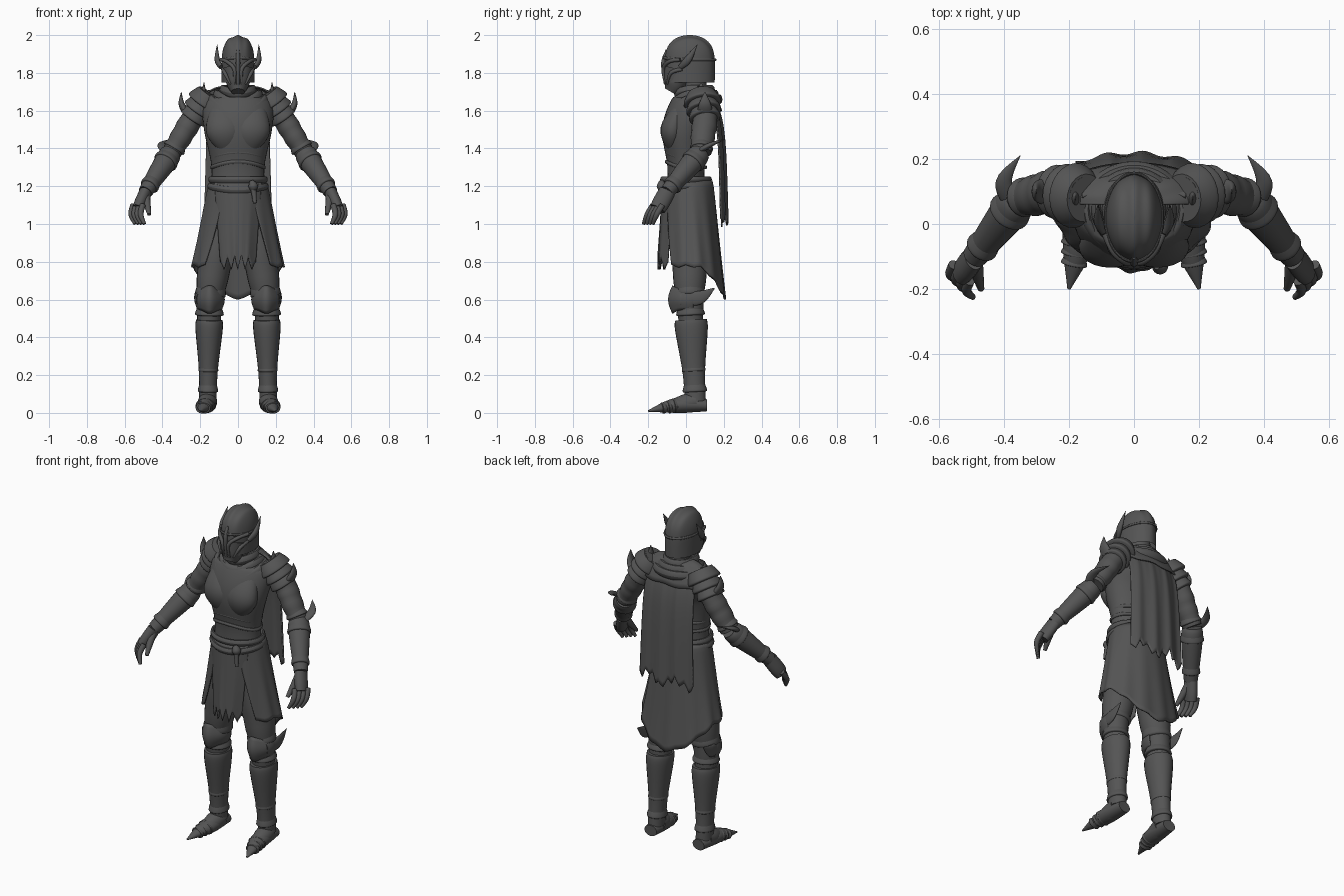
import bpy
import bmesh
from math import sin, cos, pi, exp, sqrt
from mathutils import Vector

old_cube = bpy.data.objects.get("Cube")
if old_cube:
    bpy.data.objects.remove(old_cube)

shade = (.09, .09, .09, 1)
iron = bpy.data.materials.new("dark_iron")
iron.use_nodes = True
iron.diffuse_color = shade
iron.node_tree.nodes["Principled BSDF"].inputs["Base Color"].default_value = shade


def finish(name, bm, mirror, thickness=0):
    """Turn a bmesh into a smooth shaded object, mirrored to the other side if asked."""
    bmesh.ops.recalc_face_normals(bm, faces=bm.faces)
    mesh = bpy.data.meshes.new(name)
    bm.to_mesh(mesh)
    bm.free()
    mesh.materials.append(iron)
    mesh.shade_smooth()
    mesh.set_sharp_from_angle(angle=.8)
    obj = bpy.data.objects.new(name, mesh)
    bpy.context.collection.objects.link(obj)
    if thickness:
        obj.modifiers.new("thickness", "SOLIDIFY").thickness = thickness
    if mirror:
        obj.modifiers.new("other_side", "MIRROR").use_mirror_merge = False


def spline(rows, steps=6):
    """Smooth curve through rows of numbers, given as vectors."""
    padded = [rows[0], *rows, rows[-1]]
    curve = []
    for before, start, end, after in zip(padded, padded[1:], padded[2:], padded[3:]):
        leave, arrive = (end - before) / 2, (after - start) / 2
        for step in range(steps):
            t = step / steps
            ease = t * t * (3 - 2 * t)
            curve.append(start.lerp(end, ease) + leave * t * (1 - t) ** 2 - arrive * t * t * (1 - t))
    return curve + [rows[-1]]


def loft(name, path, radii, deep=1, mirror=True, ridges=0, sides=24):
    """Skin rings along a smooth path; deep is the depth of a ring against its width."""
    spine = spline([Vector(point) for point in path])
    sizes = spline([Vector((radius, 0)) for radius in radii])
    bm, rings = bmesh.new(), []
    last = len(spine) - 1
    for i, middle in enumerate(spine):
        way = (spine[min(i + 1, last)] - spine[max(i - 1, 0)]).normalized()
        across = Vector((1, 0, 0))
        across = (across - way * way.dot(across)).normalized()
        other = way.cross(across) * deep
        radius = sizes[i].x * (1 + ridges * sin(i * pi / 2))
        rings.append([bm.verts.new(middle + radius * (across * cos(turn) + other * sin(turn)))
                      for turn in (2 * pi * k / sides for k in range(sides))])
    for low, high in zip(rings, rings[1:]):
        for k in range(sides):
            bm.faces.new((low[k - 1], low[k], high[k], high[k - 1]))
    bm.faces.new(rings[0])
    bm.faces.new(rings[-1])
    finish(name, bm, mirror)


def sheet(name, surface, columns, rows, thickness=.008, mirror=False):
    """Curved panel from a function of u and v, each between nought and one."""
    bm = bmesh.new()
    grid = [[bm.verts.new(surface(i / columns, j / rows)) for j in range(rows + 1)]
            for i in range(columns + 1)]
    for left, right in zip(grid, grid[1:]):
        for j in range(rows):
            bm.faces.new((left[j], right[j], right[j + 1], left[j + 1]))
    finish(name, bm, mirror, thickness)


def band(name, height, width, depth, middle=0, thick=.012, droop=0):
    """Soft ring around the body that sags at the front."""
    def surface(u, v):
        turn, roll = 2 * pi * u, 2 * pi * v
        out = thick * cos(roll)
        sag = droop * max(0, cos(turn)) ** 2
        return ((width + out) * sin(turn), middle - (depth + out) * cos(turn),
                height - sag + 1.5 * thick * sin(roll))
    sheet(name, surface, 48, 10, thickness=0)


def cuff(name, start, end, place, radius, length=.2, deep=1):
    """Flared armour ring set part of the way along a limb."""
    path = [start.lerp(end, place + length * step) for step in (-1, -.4, 0, .1)]
    loft(name, path, [radius * size for size in (.75, .95, 1, .7)], deep)


def jagged(u, teeth):
    return abs((u * teeth) % 1 - .5) * 2


# Joints of the left half of the body
collar = Vector((.15, .08, 1.69))
shoulder = Vector((.24, .1, 1.56))
elbow = Vector((.35, .08, 1.38))
wrist = Vector((.49, -.1, 1.17))
knuckles = Vector((.53, -.15, 1.08))
hip = Vector((.08, .02, 1.1))
knee = Vector((.15, .02, .6))
ankle = Vector((.16, .05, .06))
ball = Vector((.17, -.05, .04))
toe = Vector((.2, -.2, .01))

# Torso, neck and chest
loft("torso", [(0, 0, 1.1), (0, 0, 1.3), (0, 0, 1.5), (0, .06, 1.64), (0, .06, 1.73)],
     [.15, .14, .18, .18, .07], deep=.7, mirror=False, sides=36)
loft("neck", [(0, .05, 1.7), (0, .05, 1.85)], [.06, .055], mirror=False)
loft("chest_plates", [(.05, -.06, 1.38), (.07, -.07, 1.5), (.09, -.01, 1.64)],
     [.04, .1, .05], deep=.65)
for step in range(3):
    band("waist_ridge", 1.3 + step / 20, .14, .105, thick=.007, droop=-.03)

# Cowl and mantle
for step in range(3):
    band("cowl_fold", 1.71 - step / 40, .08 + step / 30, .09 + step / 50, .045, .018, .02 + step / 40)
sheet("shoulder_mantle", lambda u, v: (
    (.08 + .18 * v) * cos(pi * u), .06 + (.05 + .08 * v) * sin(pi * u),
    1.73 - .13 * v * v + .004 * v * sin(30 * u)), 48, 10)

# Belts with knot and hanging strap
band("belt", 1.235, .145, .125)
band("slung_belt", 1.2, .15, .13, droop=.02)
loft("belt_knot", [(.07, -.13, 1.23), (.08, -.13, 1.2), (.08, -.13, 1.17)], [.01, .025, .01], mirror=False)
loft("belt_strap", [(.08, -.13, 1.2), (.09, -.14, 1.11)], [.016, .01], mirror=False)


# Split skirt with a long pointed back
def skirt(u, v):
    gap = .4 * (1 + v)
    turn = gap + 2 * (pi - gap) * u
    hem = .77 - .17 * max(0, -cos(turn)) ** 2 + .015 * jagged(u, 9)
    wave = 1 + .02 * v * sin(12 * turn)
    flare = sqrt(v) * (1 + v) / 2
    return ((.145 + .1 * flare) * wave * sin(turn),
            .015 + .025 * v - (.125 + .045 * flare) * wave * cos(turn), 1.23 + (hem - 1.23) * v)


# Ragged front panel and cape
def loincloth(u, v):
    side = 2 * u - 1
    hem = .76 + .08 * jagged(u, 5) * (1 - side ** 2 / 2)
    return (side * (.125 - .03 * v), .05 * side ** 2 - .125 - .025 * v + .003 * v * sin(9 * side),
            1.22 + (hem - 1.22) * v)


def cape(u, v):
    side = 2 * u - 1
    hem = .98 + .04 * jagged(u, 7) + .06 * jagged(u + .2, 2)
    fold = .006 * sqrt(v) * sin(10 * side)
    return (side * (.16 + .02 * v), .205 - .09 * exp(-7 * v) + .015 * v - .03 * side ** 2 + fold,
            1.71 + (hem - 1.71) * v)


sheet("skirt", skirt, 90, 20)
sheet("loincloth", loincloth, 40, 16)
sheet("cape", cape, 56, 24)


# Helmet with a fluted dome
def dome(u, v):
    turn, rise = 2 * pi * u, sin(pi * v / 2)
    radius = sqrt(max(0, 1 - rise ** 5))
    x = .088 * radius * cos(turn)
    flute = 1 + .03 * rise * cos(60 * x) ** 2
    return (x, .02 + .132 * radius * sin(turn) * flute, 1.75 + .243 * rise * flute)


sheet("helmet", dome, 96, 24, thickness=0)
loft("jaw_guard", [(0, -.08, 1.7), (0, -.06, 1.74), (0, -.04, 1.82)], [.035, .06, .08], mirror=False)
band("brow_band", 1.87, .088, .136, .02, thick=.005, droop=-.01)
loft("nose_guard", [(0, -.1, 1.92), (0, -.12, 1.85), (0, -.11, 1.74)], [.008, .012, .007], mirror=False)
loft("brow_bars", [(.09, -.03, 1.87), (.06, -.09, 1.86), (.02, -.12, 1.82), (.02, -.11, 1.74)],
     [.01, .01, .01, .005])
loft("cheek_bars", [(.08, -.02, 1.82), (.07, -.08, 1.8), (.04, -.1, 1.74)], [.01, .01, .005])
loft("helmet_wings", [(.09, -.03, 1.83), (.11, .01, 1.87), (.11, .06, 1.95)], [.01, .014, .001], deep=1.4)

# Arms with forearm armour and swept elbow blades
loft("upper_arms", [collar, shoulder, shoulder.lerp(elbow, .5), elbow], [.06, .06, .058, .05], 1.1, ridges=.03)
loft("forearms", [elbow, elbow.lerp(wrist, .2), wrist], [.05, .06, .038])
cuff("elbow_cuffs", shoulder, elbow, .9, .06)
cuff("forearm_cuffs", elbow, wrist, .25, .065)
cuff("wrist_cuffs", elbow, wrist, .85, .05)
loft("elbow_blades", [(.37, .06, 1.38), (.4, .13, 1.42), (.35, .21, 1.45)], [.03, .025, .001], deep=.5)

# Layered shoulder plates with upright points
for place in (.4, .7, 1):
    cuff("shoulder_plates", collar, shoulder, place, .1 - .025 * place, length=.4, deep=1.1)
for root in (collar, shoulder + Vector((.03, 0, .08))):
    path = [root + Vector((lean, 0, rise / 50)) for lean, rise in ((.01, -2), (.03, 0), (.03, 3))]
    loft("shoulder_points", path, [.02, .015, .001], deep=2)

# Hands
loft("palms", [wrist, wrist.lerp(knuckles, .6), knuckles], [.032, .033, .03], deep=1.4)
for finger in range(4):
    root = knuckles + Vector((finger - 1.5, finger - 1.5, 0)) / 60
    curl = [root + Vector(move) for move in ((0, 0, .02), (.01, -.03, -.03), (-.01, -.05, -.08))]
    loft("fingers", curl, [.016, .015, .009], sides=10)
loft("thumbs", [wrist, (.48, -.16, 1.1), (.47, -.2, 1.05)], [.025, .018, .01], sides=10)

# Legs with greaves
loft("thighs", [hip, hip.lerp(knee, .6), knee, knee.lerp(ankle, .3)], [.09, .09, .07, .06], 1.05, ridges=.015)
loft("greaves", [knee.lerp(ankle, place) for place in (.2, .3, .7, 1)], [.07, .072, .05, .046], deep=1.2)
for place, radius in ((.7, .052), (.9, .053)):
    cuff("ankle_plates", knee, ankle, place, radius, length=.1, deep=1.2)


# Knee guards with swept side blades
def knee_plate(u, v):
    turn = 3.6 * (u - .5)
    bulge = .8 + .2 * sin(pi * v)
    peak = .02 * max(0, cos(turn)) ** 6
    return (knee.x + .08 * bulge * sin(turn), knee.y - (.095 + peak) * bulge * cos(turn),
            knee.z + (.11 + 2 * peak) * (v - .5))


sheet("knee_guards", knee_plate, 32, 8, mirror=True)
cuff("upper_knee_plates", hip, knee, .95, .08)
cuff("lower_knee_plates", knee, ankle, .15, .075, length=.1)
loft("knee_blades", [(.21, -.03, .6), (.22, .07, .61), (.22, .15, .66)], [.01, .012, .001], deep=3)

# Pointed boots with overlapping plates
loft("boots", [(.16, .11, .04), ball, toe], [.04, .05, .005], deep=.8)
loft("insteps", [ankle, ankle.lerp(ball, .5), ball], [.05, .05, .04])
for place in (.1, .3, .5):
    cuff("boot_plates", ball, toe, place, .055 - .03 * place, deep=.75)
